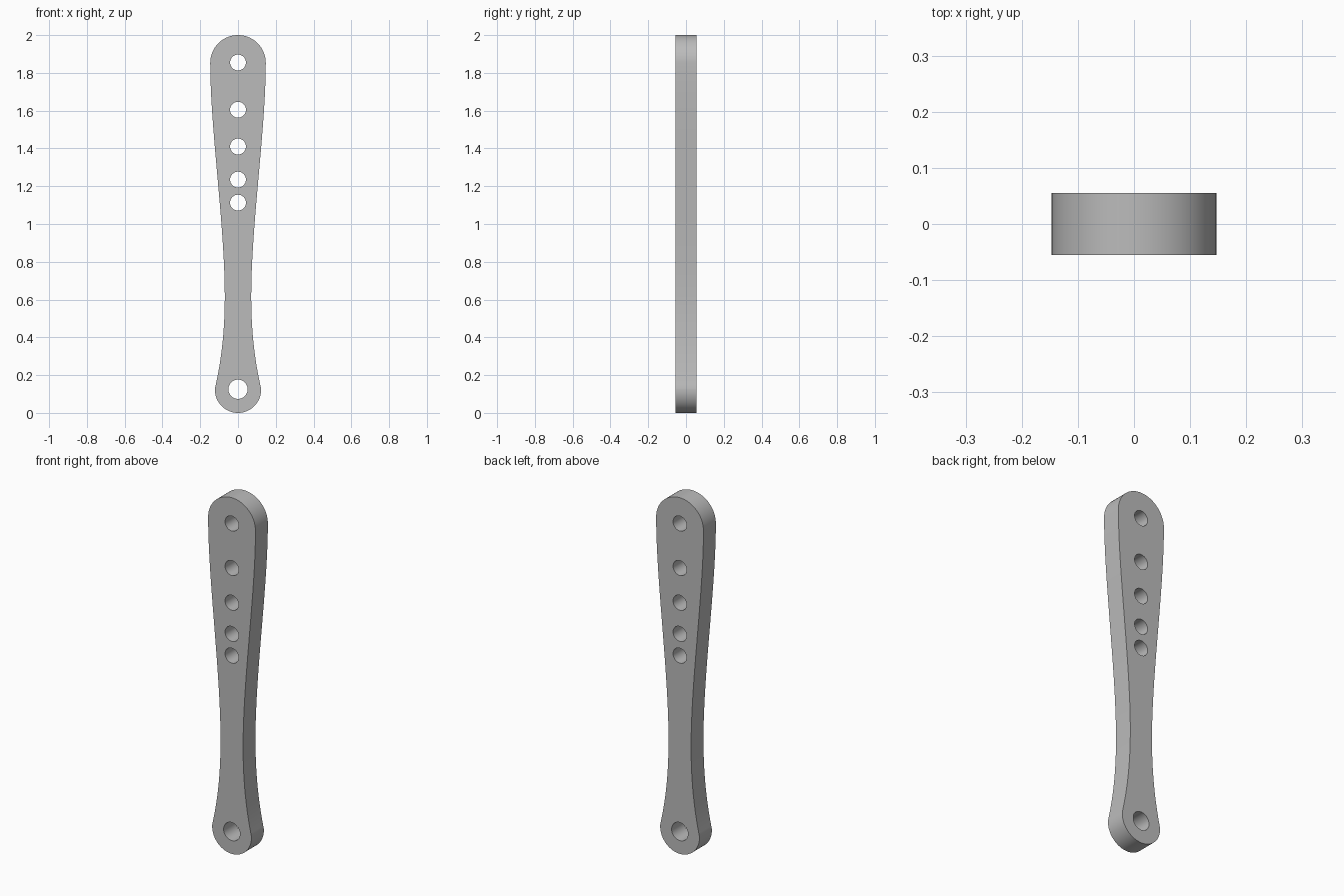
import bpy, bmesh, math
from mathutils import Vector
from mathutils.geometry import interpolate_bezier

cube = bpy.data.objects.get("Cube")
if cube:
    bpy.data.objects.remove(cube, do_unlink=True)

THICKNESS = 0.11


def arc(cz, r, start, end, n):
    """Points on an arc around (0, cz), angles in degrees."""
    angles = [math.radians(start + (end - start) * i / n) for i in range(n + 1)]
    return [Vector((r * math.cos(a), cz + r * math.sin(a))) for a in angles]


def bezier(*points):
    return interpolate_bezier(*[Vector(p) for p in points], 24)


def add_loop(curve, points):
    spline = curve.splines.new("POLY")
    spline.points.add(len(points) - 1)
    for target, p in zip(spline.points, points):
        target.co = (p.x, p.y, 0, 1)
    spline.use_cyclic_u = True


# Plain grey metal
grey = bpy.data.materials.new("grey metal")
grey.use_nodes = True
colour = (0.5, 0.5, 0.5, 1)
grey.diffuse_color = colour
grey.node_tree.nodes["Principled BSDF"].inputs["Base Color"].default_value = colour

# Outline: rounded foot, waisted sides, rounded head
flare = bezier((0.122, 0.13), (0.09, 0.27), (0.07, 0.42), (0.07, 0.62))
taper = bezier((0.07, 0.62), (0.07, 1.0), (0.147, 1.5), (0.147, 1.853))
side = flare + taper[1:]
foot = arc(0.122, 0.122, 180, 360, 48)
head = arc(1.853, 0.147, 0, 180, 48)
mirrored = [Vector((-p.x, p.y)) for p in reversed(side)]
outline = foot + side + head[1:-1] + mirrored

# Flat bar with a row of holes
curve = bpy.data.curves.new("lever_arm", "CURVE")
curve.dimensions = "2D"
curve.fill_mode = "BOTH"
curve.extrude = THICKNESS / 2
add_loop(curve, outline)
holes = [(z, 0.042) for z in (1.855, 1.605, 1.41, 1.235, 1.113)] + [(0.125, 0.051)]
for z, r in holes:
    add_loop(curve, arc(z, r, 0, 360, 40)[:-1])

arm = bpy.data.objects.new("lever_arm", curve)
bpy.context.collection.objects.link(arm)
arm.rotation_euler.x = math.pi / 2
bpy.ops.object.select_all(action="DESELECT")
arm.select_set(True)
bpy.context.view_layer.objects.active = arm
bpy.ops.object.convert(target="MESH")
bpy.ops.object.transform_apply(location=False, rotation=True, scale=False)

# Weld the walls to the faces so the edges shade cleanly
bm = bmesh.new()
bm.from_mesh(arm.data)
bmesh.ops.remove_doubles(bm, verts=bm.verts, dist=0.0005)
bmesh.ops.recalc_face_normals(bm, faces=bm.faces)
bm.to_mesh(arm.data)
bm.free()
arm.data.materials.clear()
arm.data.materials.append(grey)
bpy.ops.object.shade_smooth_by_angle(angle=math.radians(35))
